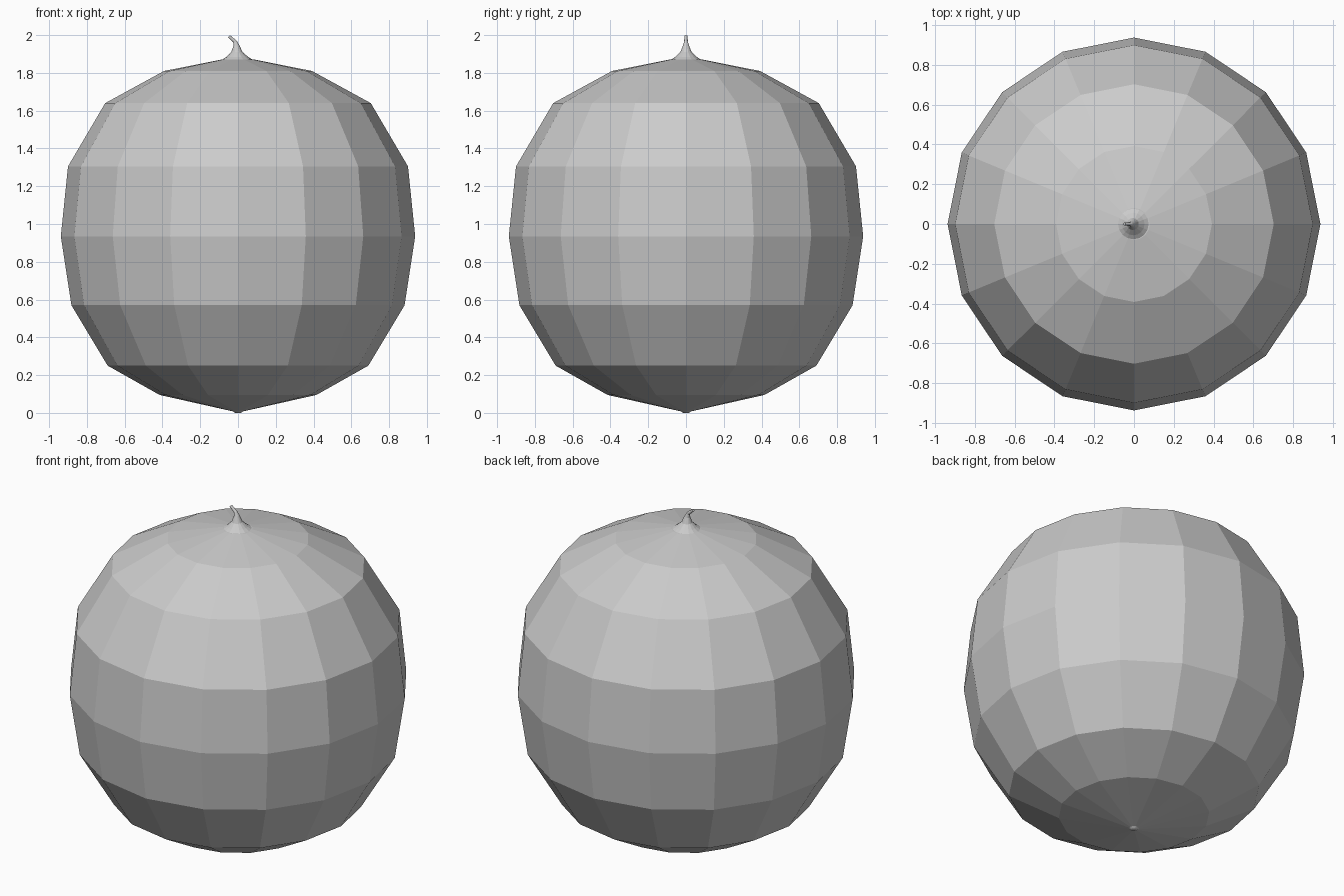
import bpy, bmesh
from math import sin, cos, pi
from mathutils import Vector

if "Cube" in bpy.data.objects:
    bpy.data.objects.remove(bpy.data.objects["Cube"])

grey = bpy.data.materials.new("plain grey")
grey.use_nodes = True
colour = (0.6, 0.6, 0.6, 1)
grey.diffuse_color = colour
grey.node_tree.nodes["Principled BSDF"].inputs["Base Color"].default_value = colour

SIDES = 16


def loft(name, sections):
    """Skin a stack of rings given as (x, z, radius, tilt)."""
    bm = bmesh.new()
    rings = []
    for x, z, r, tilt in sections:
        ring = []
        for i in range(SIDES):
            a = 2 * pi * i / SIDES
            u = r * cos(a)
            ring.append(bm.verts.new(Vector((x + u * cos(tilt), r * sin(a), z + u * sin(tilt)))))
        rings.append(ring)
    for low, high in zip(rings, rings[1:]):
        for i in range(SIDES):
            j = (i + 1) % SIDES
            bm.faces.new((low[i], low[j], high[j], high[i]))
    bm.faces.new(rings[0][::-1])
    bm.faces.new(rings[-1])
    mesh = bpy.data.meshes.new(name)
    bm.to_mesh(mesh)
    bm.free()
    mesh.materials.append(grey)
    obj = bpy.data.objects.new(name, mesh)
    bpy.context.collection.objects.link(obj)
    return obj


# Faceted round body with a small nub underneath
profile = [(0, 0.015), (0.008, 0.027), (0.095, 0.415), (0.25, 0.69),
           (0.57, 0.882), (0.935, 0.938), (1.305, 0.9), (1.64, 0.703),
           (1.81, 0.392), (1.872, 0.08)]
loft("body", [(0, z, r, 0) for z, r in profile])

# Flared stem that bends toward the right at its tip
loft("stem", [(-0.003, 1.87, 0.08, 0), (-0.004, 1.885, 0.057, 0),
              (-0.006, 1.91, 0.03, 0), (-0.009, 1.945, 0.016, 0.2),
              (-0.016, 1.966, 0.01, 0.5), (-0.048, 1.994, 0.008, 0.8)])
